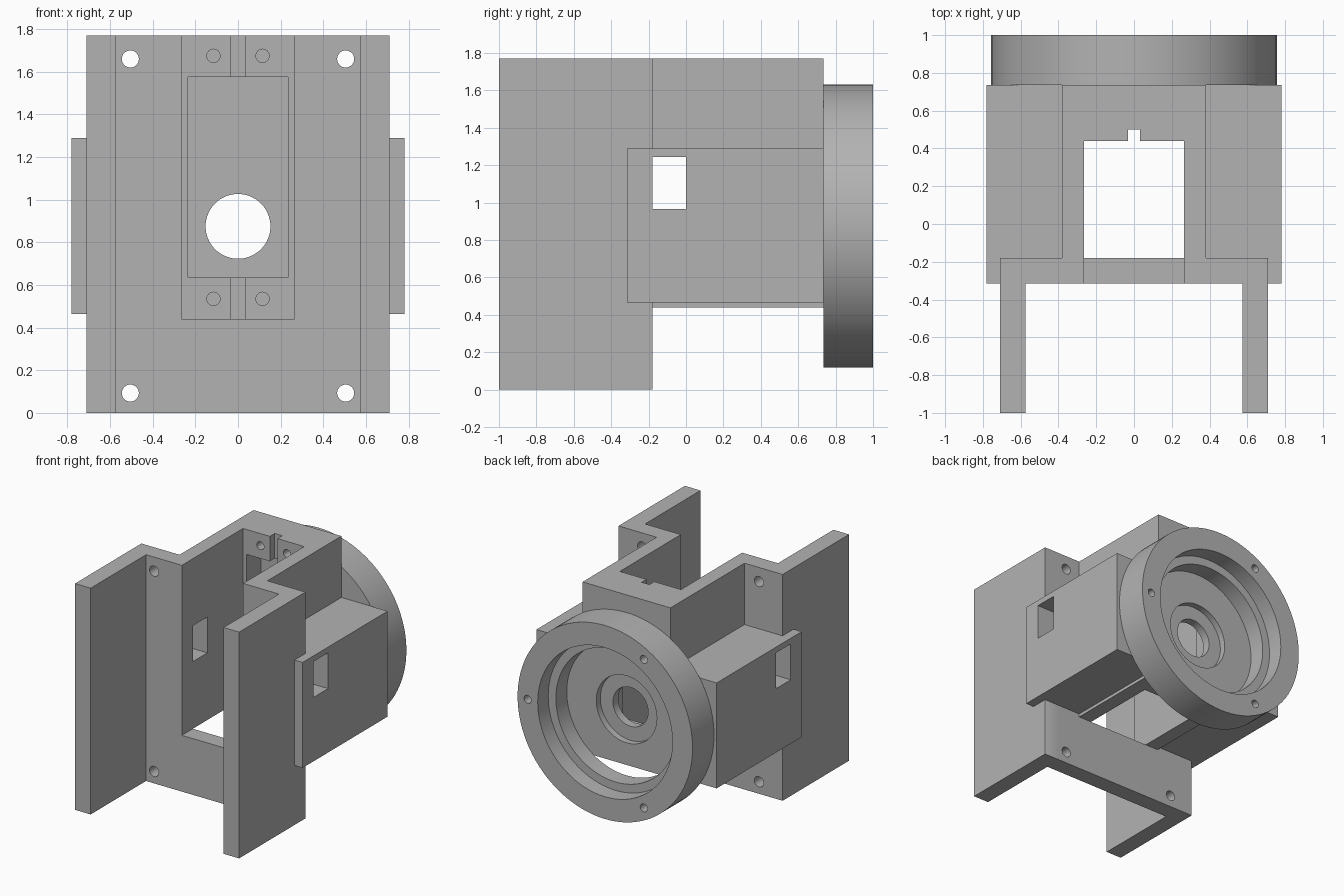
import bpy, bmesh, math
from mathutils import Matrix, Vector

if "Cube" in bpy.data.objects:
    bpy.data.objects.remove(bpy.data.objects["Cube"])

grey = bpy.data.materials.new("plain grey")
grey.use_nodes = True
grey.diffuse_color = (0.45, 0.45, 0.45, 1)
grey.node_tree.nodes["Principled BSDF"].inputs["Base Color"].default_value = grey.diffuse_color


def add_object(name, bm):
    bmesh.ops.recalc_face_normals(bm, faces=bm.faces)
    mesh = bpy.data.meshes.new(name)
    bm.to_mesh(mesh)
    bm.free()
    mesh.materials.append(grey)
    obj = bpy.data.objects.new(name, mesh)
    bpy.context.collection.objects.link(obj)
    return obj


def box(name, x, y, z):
    """Box from (min, max) pairs."""
    bm = bmesh.new()
    bmesh.ops.create_cube(bm, size=1)
    spans = (x, y, z)
    bmesh.ops.scale(bm, vec=[b - a for a, b in spans], verts=bm.verts)
    bmesh.ops.translate(bm, vec=[(a + b) / 2 for a, b in spans], verts=bm.verts)
    return add_object(name, bm)


def rod(name, x, z, radius, y, sides=32):
    """Cylinder lying along y."""
    bm = bmesh.new()
    place = Matrix.Translation((x, sum(y) / 2, z)) @ Matrix.Rotation(math.pi / 2, 4, "X")
    bmesh.ops.create_cone(bm, cap_ends=True, segments=sides, radius1=radius,
                          radius2=radius, depth=y[1] - y[0], matrix=place)
    return add_object(name, bm)


def combine(target, tool, operation):
    mod = target.modifiers.new(operation.lower(), "BOOLEAN")
    mod.operation, mod.object, mod.solver = operation, tool, "EXACT"
    bpy.context.view_layer.objects.active = target
    bpy.ops.object.modifier_apply(modifier=mod.name)
    bpy.data.objects.remove(tool)


def finish(obj):
    bpy.ops.object.select_all(action="DESELECT")
    obj.select_set(True)
    bpy.context.view_layer.objects.active = obj
    bpy.ops.object.shade_smooth_by_angle(angle=math.radians(30))


TOP, FLOOR = 1.77, 0.44           # housing height range
FRONT, REAR = -0.315, 0.735       # mounting plate front, housing back
PLATE_BACK = -0.18
AXIS = 0.875                      # height of the bore axis

# Solid body: mounting plate, housing, side walls and side blocks
body = box("mount_body", (-0.71, 0.71), (FRONT, PLATE_BACK), (0, TOP))
combine(body, box("housing", (-0.38, 0.38), (FRONT, REAR), (FLOOR, TOP)), "UNION")
for s in (-1, 1):
    span = lambda a, b: tuple(sorted((s * a, s * b)))
    combine(body, box("side_wall", span(0.575, 0.71), (-1, PLATE_BACK), (0, TOP)), "UNION")
    combine(body, box("side_block", span(0.32, 0.78), (FRONT, REAR), (0.465, 1.29)), "UNION")

# Cavity, cable slot, rear pocket and side windows
cuts = [
    box("plate_opening", (-0.265, 0.265), (-0.5, -0.1), (FLOOR, 2)),
    box("cavity", (-0.265, 0.265), (PLATE_BACK, 0.44), (0.2, 2)),
    box("slot", (-0.033, 0.033), (0.3, 0.5), (0.2, 2)),
    box("pocket", (-0.235, 0.235), (0.3, 0.62), (0.635, 1.575)),
    box("windows", (-1, 1), (PLATE_BACK, 0), (0.965, 1.245)),
    rod("bore", 0, AXIS, 0.152, (0.3, 0.9), 64),
    rod("counterbore", 0, AXIS, 0.262, (0.685, 0.9), 64),
]
# Screw holes
for s in (-1, 1):
    cuts += [rod("plate_hole", s * 0.505, z, 0.04, (-0.5, 0)) for z in (0.093, 1.66)]
    cuts += [rod("blind_hole", s * 0.115, z, 0.031, (0.3, 0.58)) for z in (0.535, 1.675)]
for cut in cuts:
    combine(body, cut, "DIFFERENCE")
finish(body)

# Stepped rear ring, lathed from its section (radius, y)
section = [(0.757, REAR), (0.757, 1), (0.583, 1), (0.583, 0.87), (0.517, 0.87), (0.517, REAR)]
bm = bmesh.new()
verts = [bm.verts.new((r, y, AXIS)) for r, y in section]
edges = [bm.edges.new((verts[i - 1], verts[i])) for i in range(len(verts))]
bmesh.ops.spin(bm, geom=verts + edges, cent=(0, 0, AXIS), axis=(0, 1, 0),
               angle=math.tau, steps=96, use_duplicate=False)
bmesh.ops.remove_doubles(bm, verts=bm.verts, dist=0.0001)
ring = add_object("rear_ring", bm)
for k in range(3):
    spot = Vector((0.67, 0, 0)) @ Matrix.Rotation(k * math.tau / 3, 3, "Y")
    combine(ring, rod("ring_hole", spot.x, AXIS + spot.z, 0.031, (0.85, 1.1)), "DIFFERENCE")
finish(ring)
